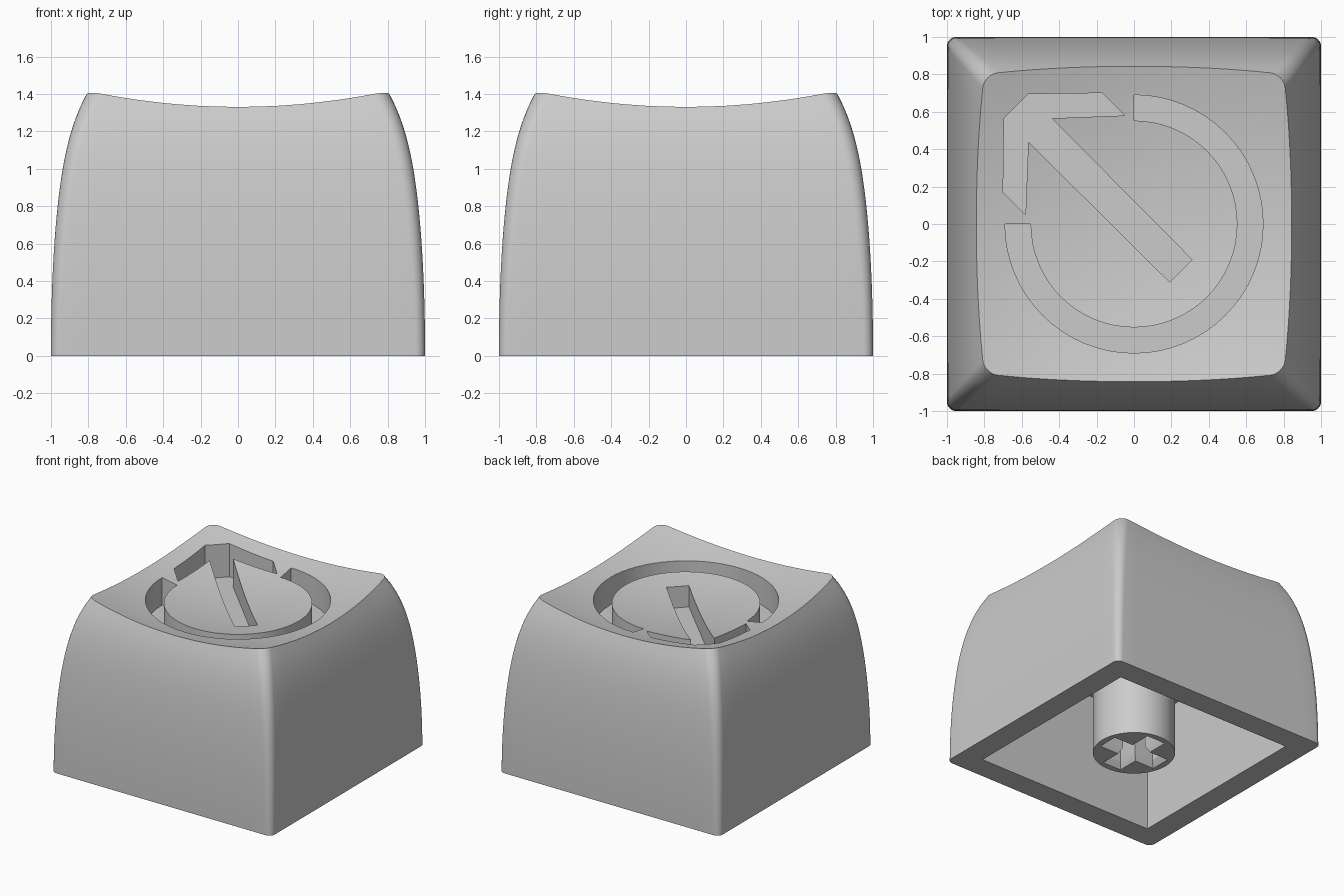
import bpy, bmesh
from math import sin, cos, pi, radians

cube = bpy.data.objects.get("Cube")
if cube:
    bpy.data.objects.remove(cube, do_unlink=True)

grey = bpy.data.materials.new("light_grey_plastic")
grey.use_nodes = True
colour = (0.6, 0.6, 0.6, 1)
grey.diffuse_color = colour
grey.node_tree.nodes["Principled BSDF"].inputs["Base Color"].default_value = colour

TOP = 1.415       # height of the dish corners
FLOOR = 1.07      # floor of the engraving
CEILING = 0.945   # roof of the hollow underside


def make_object(name, bm):
    bmesh.ops.recalc_face_normals(bm, faces=bm.faces)
    mesh = bpy.data.meshes.new(name)
    bm.to_mesh(mesh)
    bm.free()
    mesh.materials.append(grey)
    obj = bpy.data.objects.new(name, mesh)
    bpy.context.collection.objects.link(obj)
    return obj


def bridge(bm, rings):
    for low, high in zip(rings, rings[1:]):
        for k in range(len(low)):
            n = (k + 1) % len(low)
            bm.faces.new((low[k], low[n], high[n], high[k]))


def loft(name, levels):
    """Closed solid through (outline, height) levels."""
    bm = bmesh.new()
    rings = [[bm.verts.new((x, y, z)) for x, y in outline] for outline, z in levels]
    bridge(bm, rings)
    bm.faces.new(rings[0][::-1])
    bm.faces.new(rings[-1])
    return make_object(name, bm)


def prism(name, outline, bottom, top):
    return loft(name, [(outline, bottom), (outline, top)])


def activate(obj):
    bpy.ops.object.select_all(action='DESELECT')
    obj.select_set(True)
    bpy.context.view_layer.objects.active = obj


def cut(obj, cutter):
    activate(obj)
    mod = obj.modifiers.new("cut", 'BOOLEAN')
    mod.operation = 'DIFFERENCE'
    mod.solver = 'EXACT'
    mod.object = cutter
    bpy.ops.object.modifier_apply(modifier=mod.name)
    bpy.data.objects.remove(cutter, do_unlink=True)


def smooth(obj):
    activate(obj)
    bpy.ops.object.shade_smooth_by_angle(angle=radians(30))


def circle(radius, count, start=0.0, sweep=2 * pi):
    return [(radius * cos(start + sweep * i / count),
             radius * sin(start + sweep * i / count)) for i in range(count + 1)]


def cross_outline(a, b):
    """Plus shape with arms a long and b half wide."""
    points, arm = [], [(a, -b), (a, b), (b, b)]
    for _ in range(4):
        points += arm
        arm = [(-y, x) for x, y in arm]
    return points


# Shape rules of the cap: side curve and spherical dish
def half_width(z):
    t = z / TOP
    return 1 - 0.12 * t ** 2.2 - 0.08 * t ** 7


def dish(x, y):
    return 1.226 + 0.147 * (x * x + y * y)


ARC, SIDE = 8, 14


def outline_point(k, z):
    """Point k of the rounded square section at height z."""
    h, r = half_width(z), 0.05 + 0.03 * z / TOP
    quarter, i = divmod(k, ARC + SIDE)
    if i <= ARC:
        a = pi / 2 * i / ARC
        x, y = h - r + r * cos(a), h - r + r * sin(a)
    else:
        x, y = (h - r) * (1 - 2 * (i - ARC) / SIDE), h
    for _ in range(quarter):
        x, y = -y, x
    return x, y


def rim_height(k):
    z = TOP
    for _ in range(30):
        z = 0.5 * z + 0.5 * dish(*outline_point(k, z))
    return z


# Cap shell: lofted sides closed by a dished top
bm = bmesh.new()
count = 4 * (ARC + SIDE)
rims = [rim_height(k) for k in range(count)]
rings = []
for step in range(21):
    ring = []
    for k in range(count):
        z = rims[k] * step / 20
        ring.append(bm.verts.new((*outline_point(k, z), z)))
    rings.append(ring)
rim = [v.co.copy() for v in rings[-1]]
for step in range(1, 12):
    s = 1 - step / 12
    rings.append([bm.verts.new((p.x * s, p.y * s, dish(p.x * s, p.y * s))) for p in rim])
bridge(bm, rings)
centre = bm.verts.new((0, 0, dish(0, 0)))
for k in range(count):
    bm.faces.new((rings[-1][k], rings[-1][(k + 1) % count], centre))
bm.faces.new(rings[0][::-1])
cap = make_object("cap_shell", bm)

# Hollow underside
w = 0.81
cut(cap, prism("hollow_cutter", [(-w, -w), (w, -w), (w, w), (-w, w)], -0.1, CEILING))

# Engraved three-quarter ring
ring_outline = circle(0.69, 48, -pi, 1.5 * pi) + circle(0.553, 48, -pi, 1.5 * pi)[::-1]
cut(cap, prism("ring_cutter", ring_outline, FLOOR, 1.6))

# Engraved diagonal arrow, mirrored about its own axis
half = [(-0.565, 0.695), (-0.17, 0.70), (-0.05, 0.58), (-0.44, 0.565), (0.31, -0.19)]
arrow = half + [(-y, -x) for x, y in reversed(half)]
cut(cap, prism("arrow_cutter", arrow, FLOOR, 1.6))
smooth(cap)

# Mounting stem with a cross socket and a chamfered mouth
stem = prism("mounting_stem", circle(0.31, 48)[:-1], 0, CEILING + 0.02)
mouth, socket = cross_outline(0.26, 0.085), cross_outline(0.23, 0.06)
cut(stem, loft("socket_cutter", [(mouth, -0.1), (mouth, 0), (socket, 0.05), (socket, 0.42)]))
smooth(stem)
